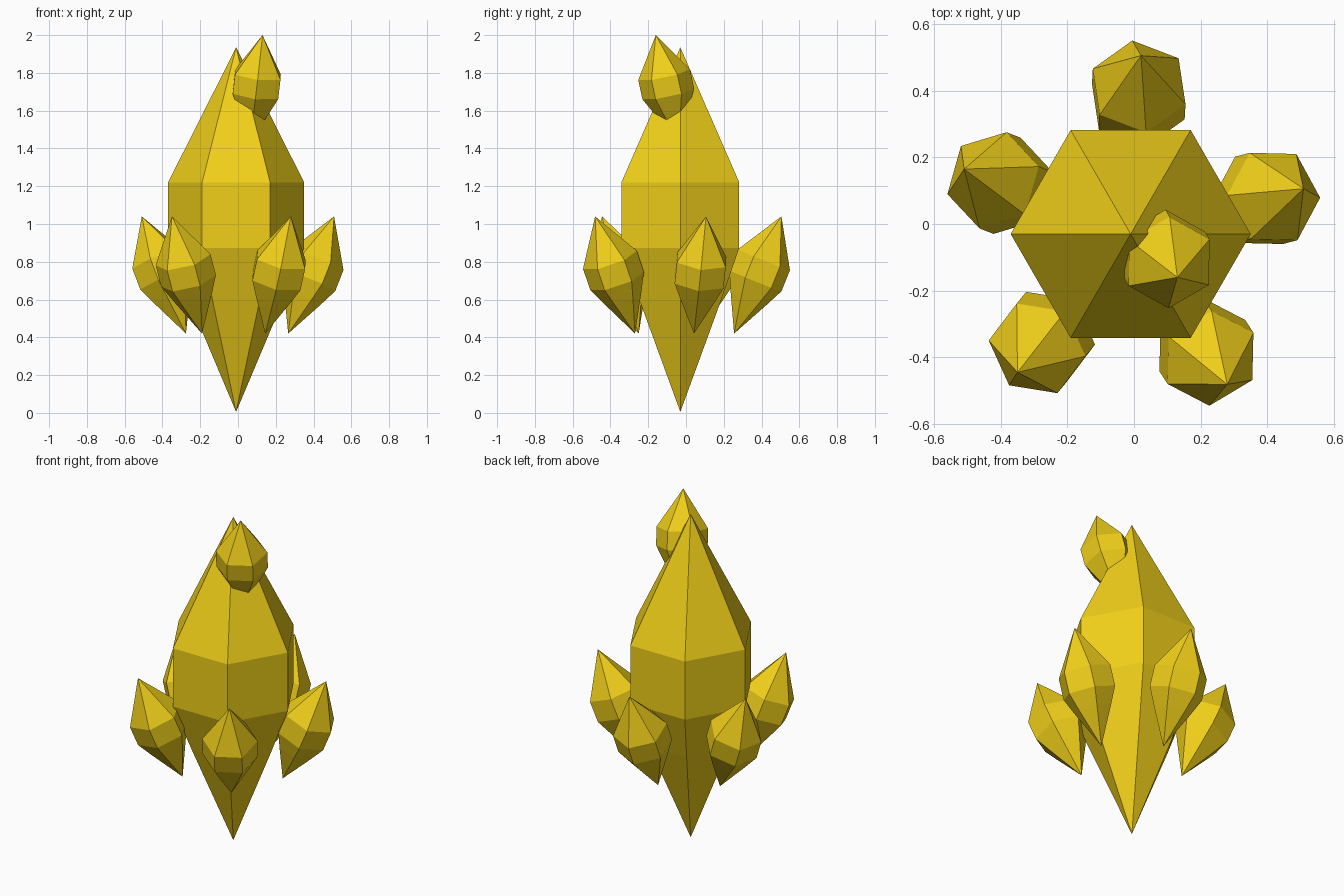
import bpy, bmesh
from math import sin, cos, pi, radians
from mathutils import Vector, Matrix

if "Cube" in bpy.data.objects:
    bpy.data.objects.remove(bpy.data.objects["Cube"])

gold = bpy.data.materials.new("gold")
gold.diffuse_color = (0.88, 0.63, 0.01, 1)
gold.use_nodes = True
gold.node_tree.nodes["Principled BSDF"].inputs["Base Color"].default_value = gold.diffuse_color

# Crystal profile: (fraction of length, fraction of radius)
RINGS = [(0.305, 0.69), (0.45, 1.0), (0.63, 1.0)]


def crystal(name, bottom, tip, radius, spin, sides=6):
    """Double-pointed faceted crystal running from bottom to tip."""
    bottom, tip = Vector(bottom), Vector(tip)
    axis = tip - bottom
    length = axis.length
    bm = bmesh.new()
    low = bm.verts.new((0, 0, 0))
    high = bm.verts.new((0, 0, length))
    rings = [[bm.verts.new((radius * r * cos(2 * pi * i / sides + spin),
                            radius * r * sin(2 * pi * i / sides + spin),
                            length * t)) for i in range(sides)]
             for t, r in RINGS]
    for i in range(sides):
        j = (i + 1) % sides
        bm.faces.new((low, rings[0][j], rings[0][i]))
        bm.faces.new((high, rings[-1][i], rings[-1][j]))
        for a, b in zip(rings, rings[1:]):
            bm.faces.new((a[i], a[j], b[j], b[i]))
    turn = Vector((0, 0, 1)).rotation_difference(axis).to_matrix().to_4x4()
    mesh = bpy.data.meshes.new(name)
    bm.to_mesh(mesh)
    bm.free()
    mesh.materials.append(gold)
    ob = bpy.data.objects.new(name, mesh)
    ob.matrix_world = Matrix.Translation(bottom) @ turn
    bpy.context.collection.objects.link(ob)


# Large central crystal
CX, CY = -0.01, -0.03
crystal("main_crystal", (CX, CY, 0.005), (CX, CY, 1.935), 0.36, 0)

# Five small crystals leaning outward, each with its own twist
for k, twist in enumerate((-15, 11, -24, 2, 28)):
    a = radians(14.7 + 72 * k)
    low, high = [(CX + r * cos(a), CY + r * sin(a), z)
                 for r, z in ((0.285, 0.42), (0.536, 1.04))]
    crystal(f"side_crystal_{k + 1}", low, high, 0.15, a + radians(twist))

# Small crystal growing near the peak
crystal("peak_crystal", (0.063, -0.04, 1.435), (0.13, -0.16, 2.0), 0.14, radians(30))
